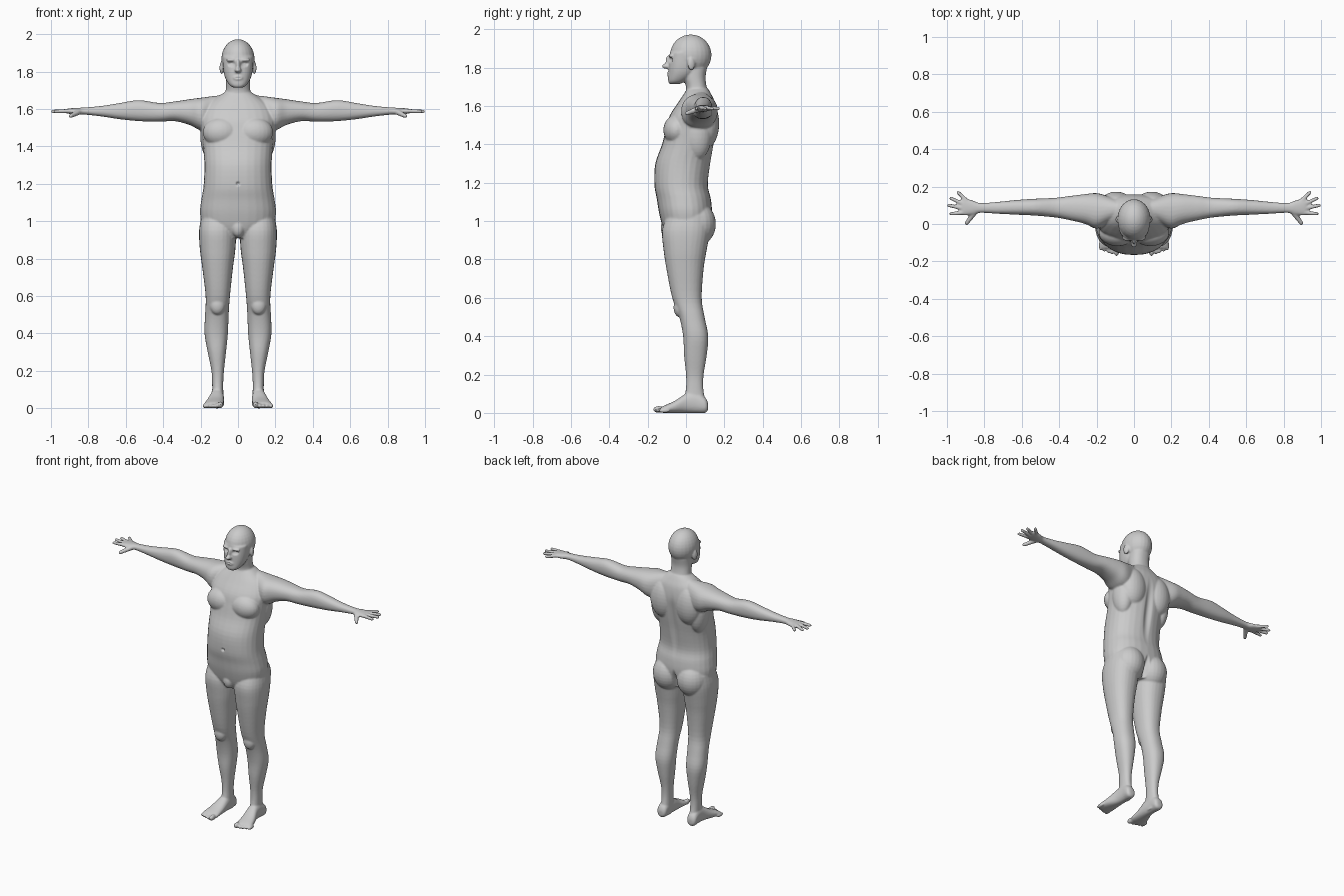
import bpy
import bmesh
from math import cos, sin, pi, copysign
from mathutils import Matrix, Vector

if "Cube" in bpy.data.objects:
    bpy.data.objects.remove(bpy.data.objects["Cube"])

skin = bpy.data.materials.new("plain_grey")
skin.use_nodes = True
grey = (0.6, 0.6, 0.6, 1)
skin.diffuse_color = grey
skin.node_tree.nodes["Principled BSDF"].inputs["Base Color"].default_value = grey

SIDES = 28
bm = bmesh.new()


def spline(rings, steps=4):
    """Smoothly interpolate section values between the given rings."""
    result = []
    last = len(rings) - 1
    for i in range(last):
        before, a, b, after = (rings[max(i - 1, 0)], rings[i],
                               rings[i + 1], rings[min(i + 2, last)])
        for s in range(steps):
            t = s / steps
            result.append([
                0.5 * (2 * q + (r - p) * t + (2 * p - 5 * q + 4 * r - w) * t * t
                       + (3 * q - p - 3 * r + w) * t ** 3)
                for p, q, r, w in zip(before, a, b, after)])
    result.append(rings[-1])
    return result


def loft(axis, rings, power=0.88):
    """Closed tube; each ring is position, then low and high on both other axes."""
    u_axis, v_axis = [k for k in range(3) if k != axis]
    loops = []
    for pos, u0, u1, v0, v1 in spline(rings):
        loop = []
        for i in range(SIDES):
            angle = 2 * pi * i / SIDES
            c, s = (copysign(abs(f) ** power, f) for f in (cos(angle), sin(angle)))
            co = Vector()
            co[axis] = pos
            co[u_axis] = (u0 + u1) / 2 + c * (u1 - u0) / 2
            co[v_axis] = (v0 + v1) / 2 + s * (v1 - v0) / 2
            loop.append(bm.verts.new(co))
        loops.append(loop)
    for a, b in zip(loops, loops[1:]):
        for i in range(SIDES):
            j = (i + 1) % SIDES
            bm.faces.new((a[i], a[j], b[j], b[i]))
    bm.faces.new(loops[0])
    bm.faces.new(loops[-1])


def centred(rings):
    return [(z, -half, half, y0, y1) for z, half, y0, y1 in rings]


def blob(centre, radii, turn=None):
    matrix = Matrix.Translation(centre) @ (turn or Matrix()) @ Matrix.Diagonal((*radii, 1))
    bmesh.ops.create_uvsphere(bm, u_segments=24, v_segments=16, radius=1, matrix=matrix)


def finger(base, tip, r0, r1):
    base, tip = Vector(base), Vector(tip)
    span = tip - base
    turn = span.to_track_quat("Z", "Y").to_matrix().to_4x4()
    bmesh.ops.create_cone(bm, cap_ends=True, segments=16, radius1=r0, radius2=r1,
                          depth=span.length,
                          matrix=Matrix.Translation((base + tip) / 2) @ turn)
    blob(base, (r0, r0, r0))
    blob(tip, (r1, r1, r1))


# Leg
loft(2, [
    (1.03, .02, .195, -.10, .12), (.95, .01, .208, -.125, .125),
    (.85, .014, .204, -.117, .108), (.75, .027, .191, -.102, .092),
    (.6, .043, .173, -.072, .082), (.5, .05, .176, -.035, .097),
    (.4, .054, .179, -.015, .116), (.3, .064, .162, -.01, .108),
    (.2, .075, .142, .0, .092), (.13, .079, .138, .0, .09),
    (.06, .078, .138, -.01, .1), (.01, .082, .135, .0, .1)])

# Kneecap
blob((.11, -.035, .55), (.04, .03, .05))

# Foot and toes
loft(1, [
    (.115, .095, .13, .015, .05), (.1, .08, .145, .0, .08),
    (.05, .078, .145, .0, .11), (.0, .075, .15, .0, .10),
    (-.06, .075, .17, .0, .062), (-.11, .075, .182, .0, .04),
    (-.13, .08, .18, .002, .03)])
for i in range(5):
    thick = .018 if i == 0 else .012
    blob((.094 + .02 * i + (.004 if i else 0), -.142 + .007 * i, thick),
         (thick * .85, .03, thick))

# Arm with shoulder and palm
loft(0, [
    (.08, .03, .13, 1.50, 1.675), (.14, .0, .15, 1.48, 1.668),
    (.2, -.025, .165, 1.485, 1.66), (.26, .0, .16, 1.515, 1.652),
    (.34, .02, .15, 1.535, 1.64), (.42, .035, .14, 1.532, 1.632),
    (.53, .045, .135, 1.535, 1.647), (.63, .05, .128, 1.545, 1.632),
    (.73, .055, .118, 1.56, 1.616), (.82, .06, .112, 1.57, 1.608),
    (.86, .05, .125, 1.57, 1.606), (.91, .046, .138, 1.575, 1.602),
    (.925, .055, .132, 1.58, 1.597)])

# Fingers and thumb
for base, tip in [((.915, .06), (.978, .055)), ((.92, .085), (.991, .1)),
                  ((.915, .108), (.978, .137)), ((.895, .125), (.94, .168))]:
    finger((*base, 1.589), (*tip, 1.587), .0115, .0095)
finger((.85, .066, 1.585), (.895, .004, 1.562), .016, .011)

# Buttock, shoulder blade, chest muscle and side of the back
blob((.09, .055, .985), (.1, .101, .115))
blob((.095, .105, 1.51), (.09, .068, .13))
blob((.088, -.048, 1.475), (.1, .07, .08))
blob((.14, .06, 1.46), (.062, .075, .14))

# Ear and brow
blob((.087, .028, 1.82), (.011, .02, .034), Matrix.Rotation(.3, 4, "Z"))
blob((.034, -.074, 1.862), (.03, .017, .01))

# Mirror everything built so far onto the other side
copy = bmesh.ops.duplicate(bm, geom=bm.verts[:] + bm.edges[:] + bm.faces[:])["geom"]
for item in copy:
    if isinstance(item, bmesh.types.BMVert):
        item.co.x *= -1

# Torso
loft(2, centred([
    (.91, .09, -.09, .09), (.96, .18, -.118, .12), (1.04, .203, -.14, .135),
    (1.115, .196, -.152, .13), (1.19, .184, -.165, .115), (1.3, .18, -.16, .128),
    (1.4, .186, -.125, .145), (1.48, .195, -.105, .155), (1.55, .2, -.085, .16),
    (1.62, .17, -.04, .15), (1.665, .11, -.01, .13), (1.69, .07, .005, .115)]))
blob((0, -.1, .965), (.035, .032, .05))

# Neck
loft(2, centred([
    (1.6, .085, -.015, .14), (1.65, .075, -.004, .125), (1.7, .066, .0, .108),
    (1.75, .064, -.015, .102), (1.8, .064, -.015, .11)]))

# Skull, face, nose and lips
blob((0, .025, 1.866), (.089, .108, .107))
loft(2, centred([
    (1.715, .025, -.086, -.035), (1.73, .048, -.093, .0), (1.77, .07, -.092, .05),
    (1.82, .08, -.09, .07), (1.88, .083, -.083, .07)]))
blob((0, -.1, 1.808), (.018, .026, .014))
blob((0, -.09, 1.832), (.012, .017, .034))
blob((0, -.09, 1.766), (.026, .011, .012))

bmesh.ops.recalc_face_normals(bm, faces=bm.faces[:])
mesh = bpy.data.meshes.new("body")
bm.to_mesh(mesh)
bm.free()
body = bpy.data.objects.new("body", mesh)
bpy.context.collection.objects.link(body)

# Fuse the parts into one skin and soften the joins
fuse = body.modifiers.new("fuse", "REMESH")
fuse.mode = "VOXEL"
fuse.voxel_size = .0055
soften = body.modifiers.new("soften", "SMOOTH")
soften.factor = .5
soften.iterations = 4
graph = bpy.context.evaluated_depsgraph_get()
fused = bpy.data.meshes.new_from_object(body.evaluated_get(graph))
body.modifiers.clear()
body.data = fused


def press(centre, radii, move):
    """Push the skin near a point, fading out to the edge of an ellipsoid."""
    centre, move = Vector(centre), Vector(move)
    for vert in fused.vertices:
        d = vert.co - centre
        far = sum((d[k] / radii[k]) ** 2 for k in range(3))
        if far < 1:
            vert.co += move * (1 - far) ** 2


# Eye sockets and eyes
for side in (-1, 1):
    press((side * .034, -.08, 1.841), (.026, .04, .018), (0, .016, 0))
    press((side * .034, -.07, 1.84), (.015, .04, .01), (0, -.006, 0))

# Mouth line, navel, spine groove and cleft
press((0, -.1, 1.766), (.028, .03, .007), (0, .007, 0))
press((0, -.165, 1.2), (.014, .03, .014), (0, .014, 0))
press((0, .14, 1.36), (.035, .08, .27), (0, -.014, 0))
press((0, .12, .96), (.022, .09, .1), (0, -.03, 0))

fused.materials.clear()
fused.materials.append(skin)
for face in fused.polygons:
    face.use_smooth = True
    face.material_index = 0
fused.update()
